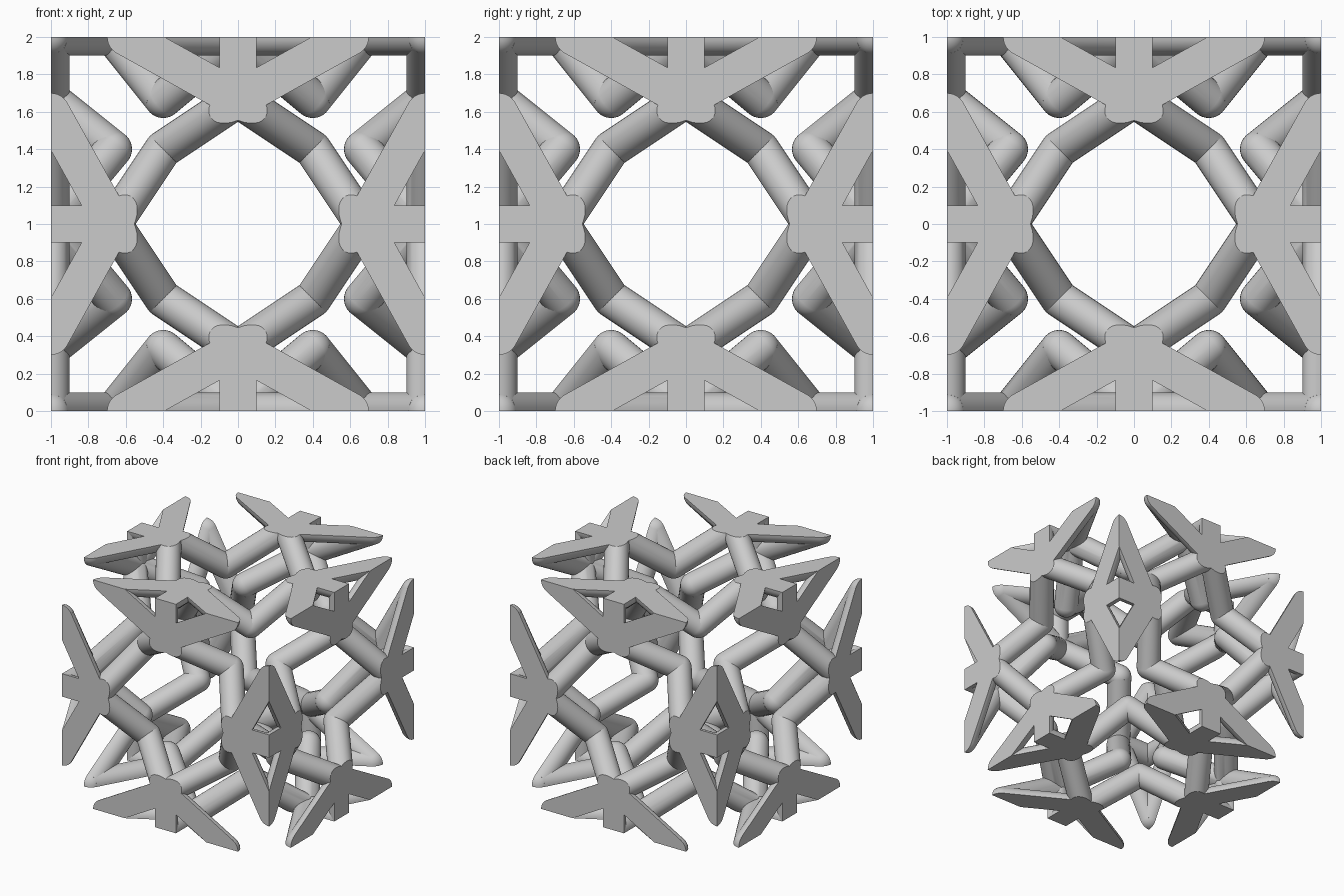
import bpy
import bmesh
from itertools import permutations
from mathutils import Matrix, Vector

cube = bpy.data.objects.get("Cube")
if cube:
    bpy.data.objects.remove(cube, do_unlink=True)

RADIUS = 0.1
SIDES = 32
AXES = [Vector((1, 0, 0)), Vector((0, 1, 0)), Vector((0, 0, 1))]

# One grey colour for the whole lattice
grey = bpy.data.materials.new("light_grey")
grey.use_nodes = True
colour = (0.6, 0.6, 0.6, 1)
grey.diffuse_color = colour
grey.node_tree.nodes["Principled BSDF"].inputs["Base Color"].default_value = colour


def slice_off(bm, point, normal):
    bmesh.ops.bisect_plane(bm, geom=bm.verts[:] + bm.edges[:] + bm.faces[:], dist=1e-5,
                           plane_co=point, plane_no=normal, clear_outer=True)


def add_trimmed(target, part):
    """Cut a part flush with the cell faces, keep one octant, add it to a mesh."""
    for axis in AXES:
        slice_off(part, axis, axis)
        rim = [e for e in part.edges if e.is_boundary]
        if rim:
            bmesh.ops.holes_fill(part, edges=rim, sides=0)
    bmesh.ops.recalc_face_normals(part, faces=part.faces[:])
    for axis in AXES:
        slice_off(part, Vector(), -axis)
    scratch = bpy.data.meshes.new("scratch")
    part.to_mesh(scratch)
    part.free()
    target.from_mesh(scratch)
    bpy.data.meshes.remove(scratch)


def strut(target, start, end, extend_start=0, extend_end=0):
    axis = (end - start).normalized()
    a, b = start - axis * extend_start, end + axis * extend_end
    turn = axis.to_track_quat('Z', 'Y').to_matrix().to_4x4()
    part = bmesh.new()
    bmesh.ops.create_cone(part, cap_ends=True, segments=SIDES, radius1=RADIUS,
                          radius2=RADIUS, depth=(b - a).length,
                          matrix=Matrix.Translation((a + b) / 2) @ turn)
    add_trimmed(target, part)


def ball(target, centre):
    part = bmesh.new()
    bmesh.ops.create_uvsphere(part, u_segments=SIDES, v_segments=SIDES // 2,
                              radius=RADIUS, matrix=Matrix.Translation(centre))
    add_trimmed(target, part)


def finish(name, bm):
    """Mirror the octant into the full cell, stand it up and smooth its tubes."""
    mesh = bpy.data.meshes.new(name)
    bm.to_mesh(mesh)
    bm.free()
    mesh.materials.append(grey)
    obj = bpy.data.objects.new(name, mesh)
    bpy.context.collection.objects.link(obj)
    mirror = obj.modifiers.new("mirror", 'MIRROR')
    mirror.use_axis = (True, True, True)
    mirror.merge_threshold = 0.0001
    bpy.ops.object.select_all(action='DESELECT')
    bpy.context.view_layer.objects.active = obj
    obj.select_set(True)
    bpy.ops.object.modifier_apply(modifier="mirror")
    obj.data.transform(Matrix.Translation((0, 0, 1)))
    bpy.ops.object.shade_smooth_by_angle(angle=0.5)


# Struts of one octant, repeated over every order of the axes
face_struts, inner_struts, round_joints = bmesh.new(), bmesh.new(), bmesh.new()
joints = set()
for order in permutations(range(3)):
    face_node, edge_middle, edge_node, inner_node = [
        Vector([p[i] for i in order])
        for p in ((0, 2 / 3, 1), (0, 1, 1), (0.6, 1, 1), (0.4, 0.4, 2 / 3))]
    strut(face_struts, face_node, edge_middle, 0, 0.2)
    strut(face_struts, face_node, edge_node)
    strut(inner_struts, face_node, inner_node, 0.35)
    joints.update(tuple(p) for p in (face_node, edge_node, inner_node))

# Rounded joints where the struts meet
for joint in sorted(joints):
    ball(round_joints, Vector(joint))

finish("face_struts", face_struts)
finish("inner_struts", inner_struts)
finish("round_joints", round_joints)
